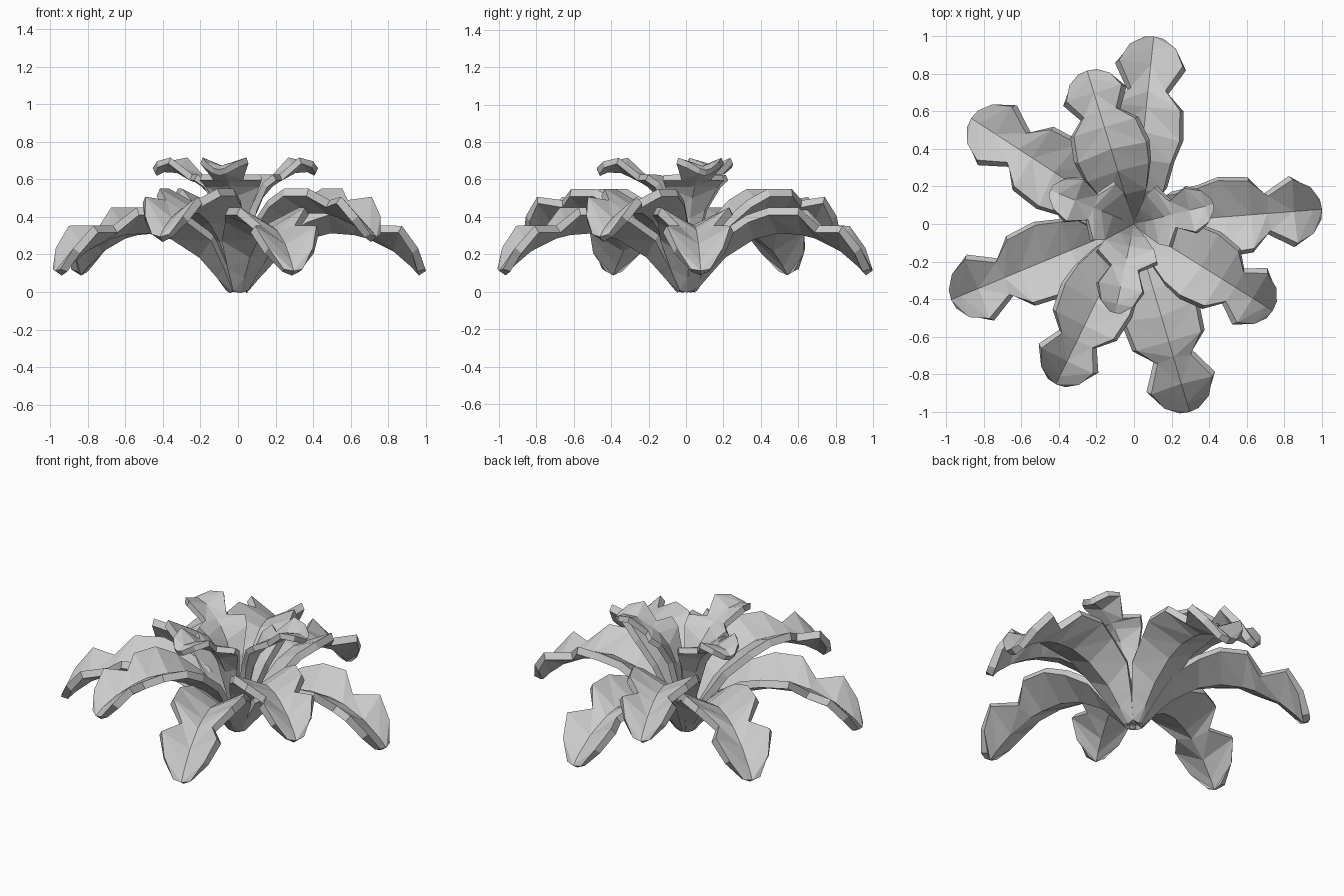
import bpy
from math import sin, cos, radians

# Leaf stations: (radius, midrib height, edge radius, half width, edge height)
LOW = [(.03, .01, .03, .035, .02), (.10, .09, .10, .085, .14), (.20, .20, .20, .145, .29),
       (.36, .30, .35, .17, .39), (.50, .335, .47, .205, .43), (.63, .325, .63, .19, .43),
       (.71, .305, .72, .10, .335), (.85, .235, .86, .18, .335), (.95, .15, .945, .13, .22),
       (.995, .10, .985, .05, .115)]
MID = [(.02, .01, .02, .03, .02), (.10, .15, .09, .07, .19), (.19, .28, .18, .125, .35),
       (.32, .39, .31, .18, .47), (.44, .44, .42, .20, .53), (.56, .44, .56, .18, .53),
       (.64, .42, .64, .10, .47), (.75, .375, .75, .165, .49), (.83, .32, .825, .12, .39),
       (.87, .28, .86, .05, .30)]
TOP = [(.015, .01, .015, .02, .02), (.04, .20, .035, .035, .22), (.08, .40, .07, .08, .44),
       (.13, .51, .12, .14, .57), (.19, .575, .17, .165, .61), (.23, .60, .23, .075, .61),
       (.33, .65, .33, .125, .70), (.41, .655, .41, .09, .68), (.455, .635, .45, .035, .645)]


def leaf(name, stations, angle, scale=1.0, thickness=.045):
    """A folded, lobed leaf that grows from the crown and arches outward."""
    c, s = cos(radians(angle)), sin(radians(angle))
    verts, faces = [], []
    for r, z, er, w, ez in stations:
        for x, y, h in ((er, w, ez), (r, 0, z), (er, -w, ez)):
            x *= scale
            verts.append((x * c - y * s, x * s + y * c, h))
    for i in range(len(stations) - 1):
        a, b = 3 * i, 3 * i + 3
        faces += [(a, a + 1, b + 1), (a, b + 1, b),
                  (a + 1, a + 2, b + 1), (a + 2, b + 2, b + 1)]
    me = bpy.data.meshes.new(name)
    me.from_pydata(verts, [], faces)
    ob = bpy.data.objects.new(name, me)
    bpy.context.collection.objects.link(ob)
    m = ob.modifiers.new("thickness", 'SOLIDIFY')
    m.thickness = thickness
    m.offset = 0
    return ob


# Drooping outer ring
for i, (a, k) in enumerate([(4.5, .99), (84, .99), (147, 1.02), (202.5, 1.04), (286.5, 1.03)]):
    leaf(f"outer_leaf_{i + 1}", LOW, a, k)

# Shorter, higher middle ring
for i, (a, k) in enumerate([(107, .96), (244, 1.07), (-32, .98)]):
    leaf(f"middle_leaf_{i + 1}", MID, a, k)

# Small upright crown leaves
for i, (a, k) in enumerate([(14, .94), (158, 1.04), (258, 1.05)]):
    leaf(f"crown_leaf_{i + 1}", TOP, a, k, .035)
